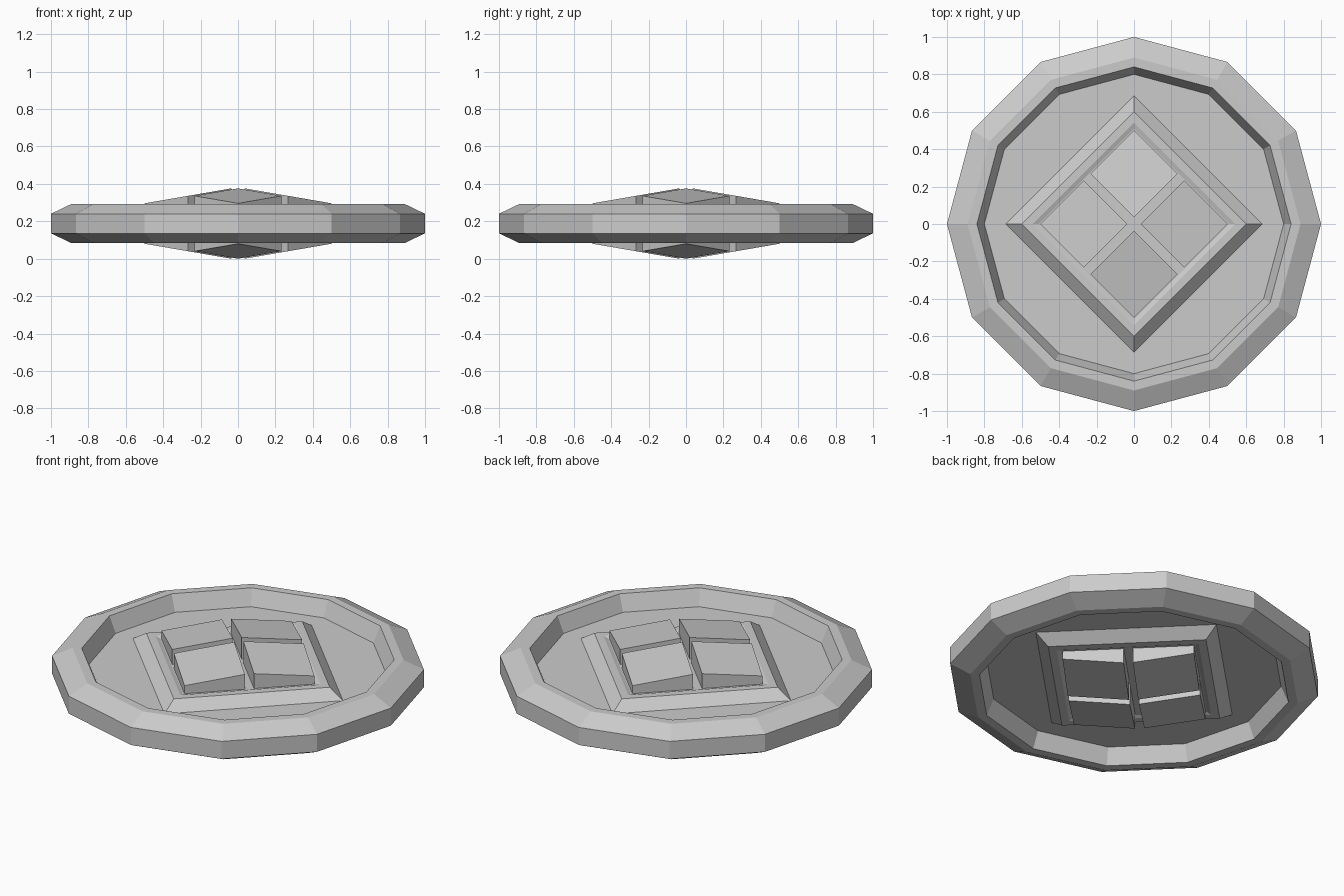
import bpy
import bmesh
from math import cos, sin, pi

MID = 0.188  # height of the mirror plane

cube = bpy.data.objects.get("Cube")
if cube:
    bpy.data.objects.remove(cube)

grey = bpy.data.materials.new("light_grey")
grey.use_nodes = True
grey.diffuse_color = (0.6, 0.6, 0.6, 1)
grey.node_tree.nodes["Principled BSDF"].inputs["Base Color"].default_value = (0.6, 0.6, 0.6, 1)


def loft(name, rings):
    """Skin a stack of vertex rings and close both ends."""
    bm = bmesh.new()
    loops = [[bm.verts.new(p) for p in ring] for ring in rings]
    n = len(loops[0])
    for a, b in zip(loops, loops[1:]):
        for i in range(n):
            j = (i + 1) % n
            bm.faces.new((a[i], a[j], b[j], b[i]))
    bm.faces.new(loops[0][::-1])
    bm.faces.new(loops[-1])
    bmesh.ops.recalc_face_normals(bm, faces=bm.faces)
    mesh = bpy.data.meshes.new(name)
    bm.to_mesh(mesh)
    bm.free()
    obj = bpy.data.objects.new(name, mesh)
    obj.data.materials.append(grey)
    bpy.context.collection.objects.link(obj)
    return obj


def polygon_ring(sides, radius, z):
    return [(radius * cos(2 * pi * i / sides), radius * sin(2 * pi * i / sides), z)
            for i in range(sides)]


def mirrored_lathe(name, sides, profile):
    """Profile of (radius, height above mid plane), centre outwards, repeated below."""
    full = profile + [(r, -h) for r, h in reversed(profile)]
    return loft(name, [polygon_ring(sides, r, MID + h) for r, h in full])


# Twelve-sided disc with raised bevelled rim on both faces
mirrored_lathe("rimmed_disc", 12,
               [(0.80, 0.012), (0.84, 0.105), (0.89, 0.105), (1.0, 0.052)])

# Diamond frame with a shallow inner recess
mirrored_lathe("diamond_frame", 4,
               [(0.51, 0.060), (0.54, 0.068), (0.60, 0.068), (0.69, 0.010)])

# Four tiles sloping down from the centre, the same on both faces
INNER, OUTER = 0.035, 0.50
CENTRE, HALF = (INNER + OUTER) / 2, (OUTER - INNER) / 2


def tile_height(distance):
    return 0.188 - 0.080 * (distance - INNER) / (OUTER - INNER)


for k, side in enumerate(("left", "back", "right", "front")):
    c, s = cos(k * pi / 2), sin(k * pi / 2)
    corners = [(INNER, 0), (CENTRE, -HALF), (OUTER, 0), (CENTRE, HALF)]
    rings = [[(u * c - v * s, u * s + v * c, MID + sign * tile_height(u))
              for u, v in corners] for sign in (-1, 1)]
    loft(side + "_tile", rings)
